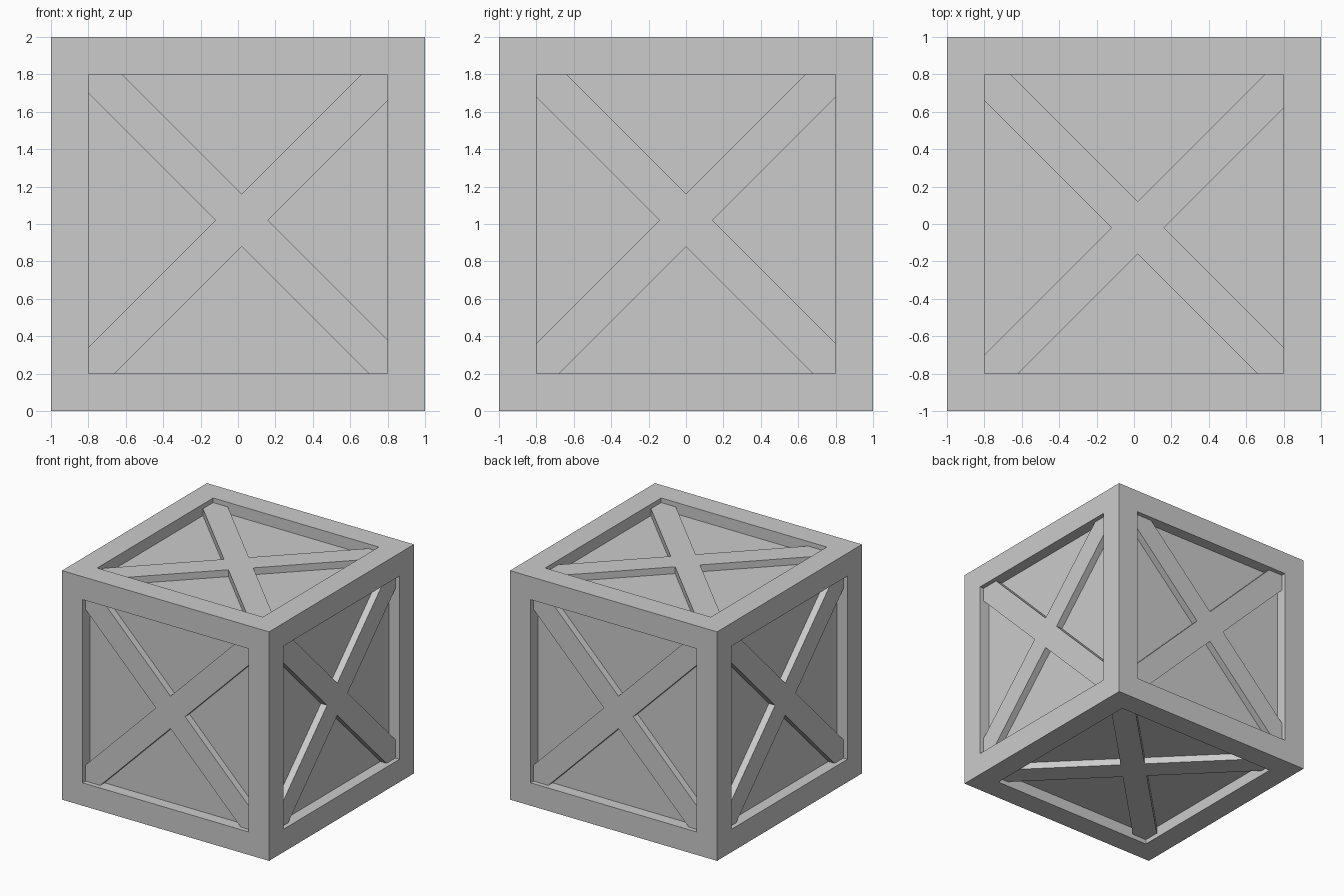
import bpy, bmesh
from mathutils import Matrix, Vector

if "Cube" in bpy.data.objects:
    bpy.data.objects.remove(bpy.data.objects["Cube"])

MID = Vector((0, 0, 1))      # crate centre
FRAME, PANEL, BRACE = 0.2, 0.1, 0.04   # frame width, panel and brace recess depths


def finish(name, bm):
    bmesh.ops.recalc_face_normals(bm, faces=bm.faces)
    mesh = bpy.data.meshes.new(name)
    bm.to_mesh(mesh)
    bm.free()
    obj = bpy.data.objects.new(name, mesh)
    bpy.context.collection.objects.link(obj)
    return obj


# Crate body: cube with a square recessed panel on every side
bm = bmesh.new()
bmesh.ops.create_cube(bm, size=2, matrix=Matrix.Translation(MID))
sides = bm.faces[:]
bmesh.ops.inset_individual(bm, faces=sides, thickness=FRAME, use_even_offset=True)
panels = bmesh.ops.extrude_discrete_faces(bm, faces=sides)["faces"]
for f in panels:
    f.normal_update()
    bmesh.ops.translate(bm, verts=f.verts, vec=f.normal * -PANEL)
finish("crate_body", bm)


# Cross brace: plus-shaped profile turned 45 degrees, its ends buried in the frame
def cross_brace(name, u, v, cu, cv):
    u, v = Vector(u), Vector(v)
    n = u.cross(v)
    d1, d2 = (u + v).normalized(), (v - u).normalized()
    w, l = 0.1, 1.2
    corner = [(l, -w), (l, w), (w, w)]
    outline = []
    for _ in range(4):
        outline += corner
        corner = [(-b, a) for a, b in corner]
    base = MID + u * cu + v * cv + n * (1 - PANEL - 0.02)
    bm = bmesh.new()
    face = bm.faces.new([bm.verts.new(base + d1 * a + d2 * b) for a, b in outline])
    top = bmesh.ops.extrude_face_region(bm, geom=[face], use_keep_orig=True)["geom"]
    bmesh.ops.translate(bm, vec=n * (PANEL + 0.02 - BRACE),
                        verts=[g for g in top if isinstance(g, bmesh.types.BMVert)])
    finish(name, bm)


# One brace per side: in-plane axes and the slight off-centre position
X, Y, Z = (1, 0, 0), (0, 1, 0), (0, 0, 1)
for name, u, v, cu, cv in [
        ("front_brace", X, Z, 0.02, 0.02),
        ("back_brace", (-1, 0, 0), Z, 0.02, 0.02),
        ("right_brace", Y, Z, 0, 0.02),
        ("left_brace", (0, -1, 0), Z, 0, 0.02),
        ("top_brace", X, Y, 0.02, -0.02),
        ("bottom_brace", X, (0, -1, 0), 0.02, -0.02)]:
    cross_brace(name, u, v, cu, cv)
